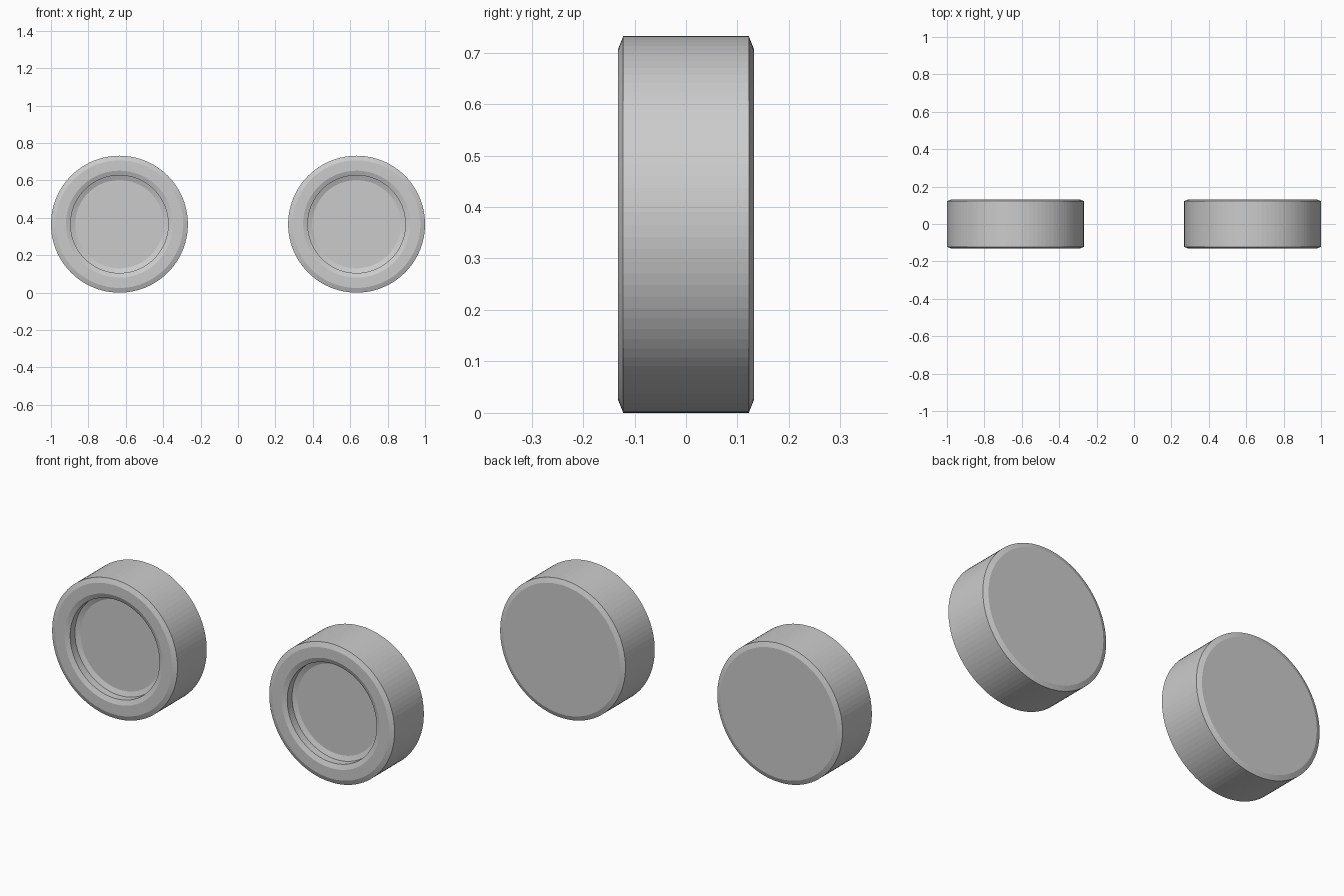
import bpy, bmesh, math

if "Cube" in bpy.data.objects:
    bpy.data.objects.remove(bpy.data.objects["Cube"])

SEGMENTS = 96
R, HALF = 0.366, 0.132

# (radius, y) profile from back centre, round the tread, to the recessed hub
PROFILE = [
    (0.341, HALF), (R, HALF - 0.01),          # back chamfer
    (R, -HALF + 0.01), (0.341, -HALF),        # tread and front chamfer
    (0.286, -HALF), (0.261, -HALF + 0.01),    # bevelled rim lip
    (0.261, -HALF + 0.05), (0.236, -HALF + 0.06),  # recess wall and fillet
]


def make_wheel(name, x):
    bm = bmesh.new()
    rings = []
    for r, y in PROFILE:
        rings.append([bm.verts.new((r * math.cos(2 * math.pi * i / SEGMENTS), y,
                                    r * math.sin(2 * math.pi * i / SEGMENTS)))
                      for i in range(SEGMENTS)])
    for a, b in zip(rings, rings[1:]):
        for i in range(SEGMENTS):
            j = (i + 1) % SEGMENTS
            bm.faces.new((a[i], a[j], b[j], b[i]))
    # back disc and recessed hub disc
    bm.faces.new(rings[0])
    bm.faces.new(rings[-1])
    bmesh.ops.recalc_face_normals(bm, faces=bm.faces)
    mesh = bpy.data.meshes.new(name)
    bm.to_mesh(mesh)
    bm.free()
    wheel = bpy.data.objects.new(name, mesh)
    wheel.location = (x, 0, R)
    bpy.context.collection.objects.link(wheel)


# pair of wheels, hubs facing front
for side, sign in (("left", -1), ("right", 1)):
    make_wheel(side + "_wheel", sign * (1 - R))
